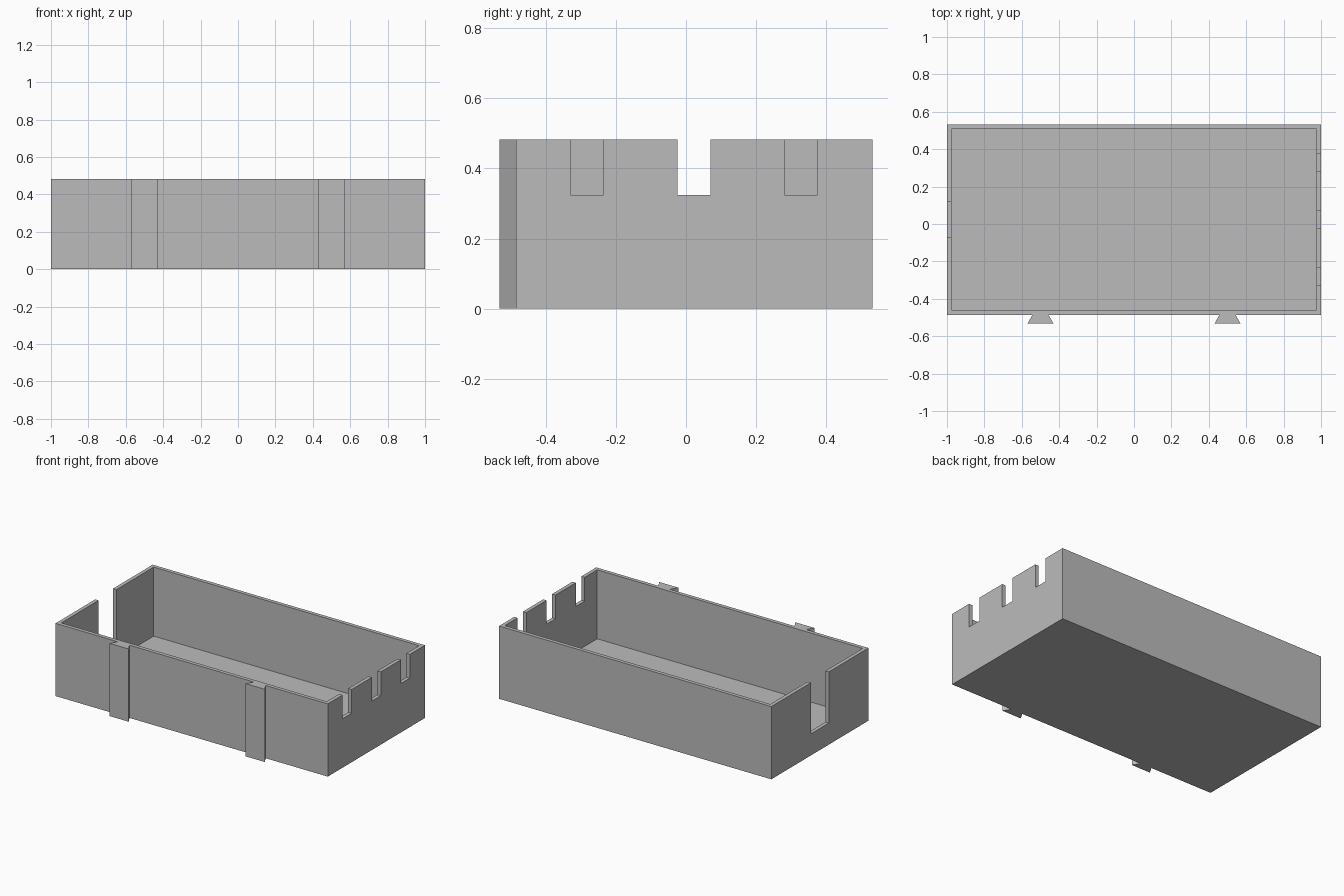
import bpy
import bmesh

WALL = 0.025
HEIGHT = 0.483
FRONT, BACK = -0.486, 0.533
RAIL_FRONT = -0.533

if "Cube" in bpy.data.objects:
    bpy.data.objects.remove(bpy.data.objects["Cube"], do_unlink=True)

grey = bpy.data.materials.new("plain grey")
grey.use_nodes = True
grey.diffuse_color = (0.5, 0.5, 0.5, 1)
grey.node_tree.nodes["Principled BSDF"].inputs["Base Color"].default_value = (0.5, 0.5, 0.5, 1)


def prism(name, outline, z0, z1):
    """Upright solid with the given plan outline."""
    bm = bmesh.new()
    base = bm.faces.new([bm.verts.new((x, y, z0)) for x, y in outline])
    top = bmesh.ops.extrude_face_region(bm, geom=[base])["geom"]
    bmesh.ops.translate(bm, vec=(0, 0, z1 - z0),
                        verts=[g for g in top if isinstance(g, bmesh.types.BMVert)])
    bmesh.ops.recalc_face_normals(bm, faces=bm.faces)
    mesh = bpy.data.meshes.new(name)
    bm.to_mesh(mesh)
    bm.free()
    mesh.materials.append(grey)
    obj = bpy.data.objects.new(name, mesh)
    bpy.context.collection.objects.link(obj)
    return obj


def box(name, x0, x1, y0, y1, z0, z1):
    return prism(name, [(x0, y0), (x1, y0), (x1, y1), (x0, y1)], z0, z1)


def cut(target, cutter):
    mod = target.modifiers.new(cutter.name, "BOOLEAN")
    mod.operation = "DIFFERENCE"
    mod.solver = "EXACT"
    mod.object = cutter
    cutter.hide_render = True
    cutter.hide_set(True)
    cutter.display_type = "WIRE"


# Open tray with a thin floor and walls
tray = box("tray", -1, 1, FRONT, BACK, 0, HEIGHT)
cut(tray, box("cavity_cutter", -1 + WALL, 1 - WALL, FRONT + WALL, BACK - WALL, WALL, 1))

# Three shallow notches in the left end wall
for i, y in enumerate((-0.283, 0.023, 0.328)):
    cut(tray, box(f"notch_cutter_{i + 1}", 0.95, 1.05, y - 0.047, y + 0.047, 0.325, 1))

# One deep slot in the right end wall
cut(tray, box("slot_cutter", -1.05, -0.95, -0.07, 0.118, 0.143, 1))

# Apply the cuts, then remove the cutters
bpy.context.view_layer.update()
evaluated = tray.evaluated_get(bpy.context.evaluated_depsgraph_get())
finished = bpy.data.meshes.new_from_object(evaluated)
cutters = [mod.object for mod in tray.modifiers]
tray.modifiers.clear()
tray.data = finished
for cutter in cutters:
    bpy.data.objects.remove(cutter, do_unlink=True)

# Dovetail rails on the front wall
for side, x in (("right", -0.5), ("left", 0.5)):
    prism(f"{side}_dovetail_rail",
          [(x - 0.07, RAIL_FRONT), (x + 0.07, RAIL_FRONT),
           (x + 0.043, FRONT), (x - 0.043, FRONT)], 0, HEIGHT)
